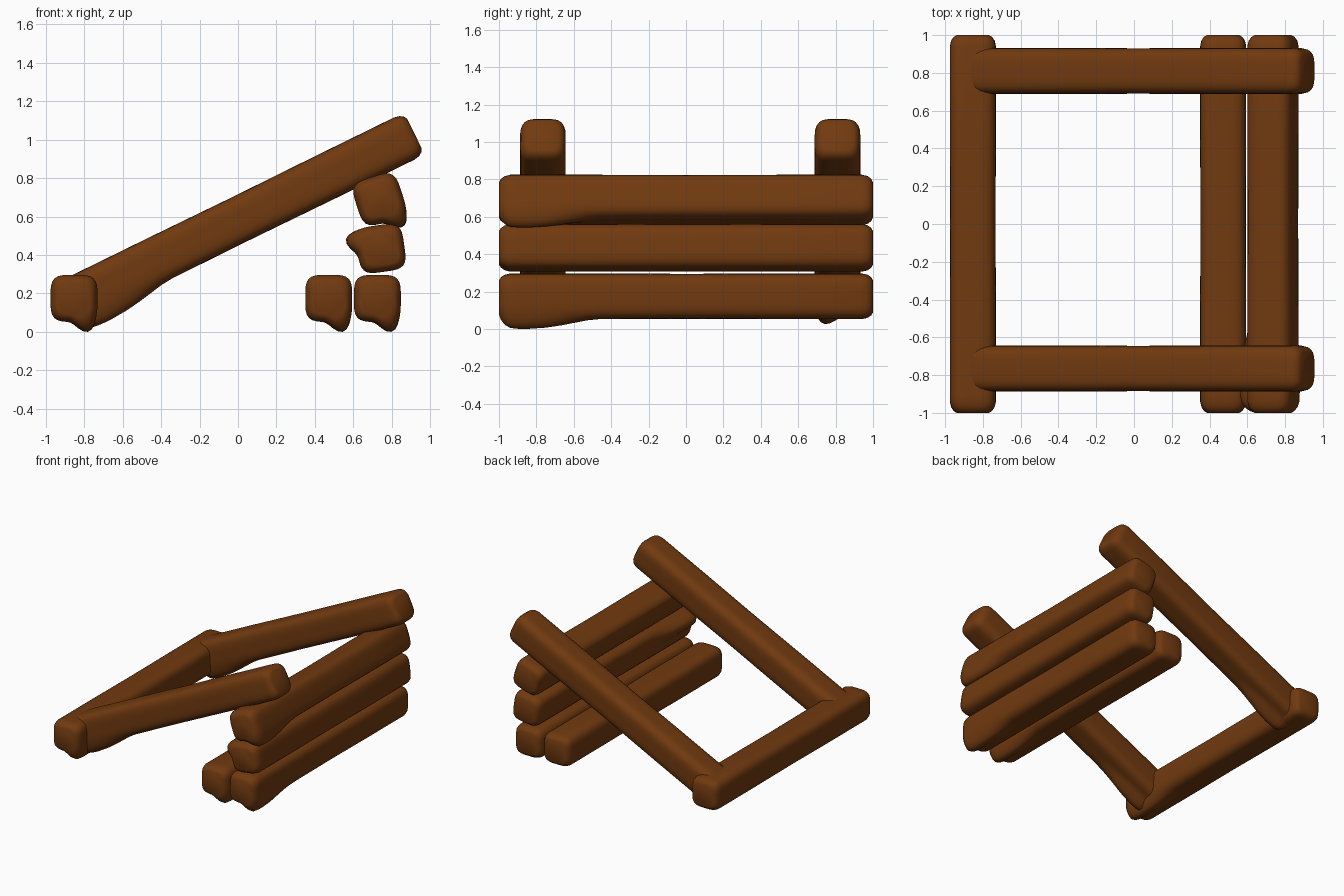
import bpy, bmesh
from math import sin, cos, pi, radians, exp

cube = bpy.data.objects.get("Cube")
if cube:
    bpy.data.objects.remove(cube, do_unlink=True)

# Single wood colour
wood = bpy.data.materials.new("brown_wood")
wood.use_nodes = True
colour = (0.165, 0.042, 0.005, 1)
wood.diffuse_color = colour
bsdf = wood.node_tree.nodes["Principled BSDF"]
bsdf.inputs["Base Color"].default_value = colour
bsdf.inputs["Roughness"].default_value = 0.9

HALF = 0.122   # half thickness of a log
SIDES = 48

# Stations along a log: position, thickness scale, knot strength
STATIONS = [(-1, .7, .35), (-.99, .83, .55), (-.97, .94, .75), (-.94, 1, .9),
            (-.9, 1, .98), (-.85, 1, 1), (-.75, 1, .87), (-.67, 1, .65),
            (-.6, 1, .4), (-.53, 1, .14), (-.46, 1, 0), (0, .985, 0),
            (.5, 1, 0), (.94, 1, 0), (.97, .95, 0), (.99, .84, 0), (1, .7, 0)]


def radius(angle, roll, knot_angle, knot):
    """Rounded square with a knot swelling out on one side."""
    a = angle - roll
    square = HALF * (cos(a) ** 4 + sin(a) ** 4) ** -0.25
    d = (angle - knot_angle + pi) % (2 * pi) - pi
    return square + knot * exp(-(d / 0.34) ** 2)


def make_log(name, location, rotation=(0, 0, 0), roll=0, knot_angle=-68):
    bm = bmesh.new()
    rings = []
    for y, scale, strength in STATIONS:
        ring = []
        for i in range(SIDES):
            a = 2 * pi * i / SIDES
            r = scale * radius(a, radians(roll), radians(knot_angle), 0.058 * strength)
            ring.append(bm.verts.new((r * cos(a), y, r * sin(a))))
        rings.append(ring)
    for low, high in zip(rings, rings[1:]):
        for i in range(SIDES):
            j = (i + 1) % SIDES
            bm.faces.new((low[i], low[j], high[j], high[i]))
    bm.faces.new(rings[0])
    bm.faces.new(rings[-1])
    bmesh.ops.recalc_face_normals(bm, faces=bm.faces)
    mesh = bpy.data.meshes.new(name)
    bm.to_mesh(mesh)
    bm.free()
    mesh.materials.append(wood)
    log = bpy.data.objects.new(name, mesh)
    bpy.context.collection.objects.link(log)
    log.location = location
    log.rotation_euler = [radians(v) for v in rotation]
    bpy.ops.object.select_all(action="DESELECT")
    log.select_set(True)
    bpy.context.view_layer.objects.active = log
    bpy.ops.object.shade_smooth_by_angle(angle=radians(50))
    return log


# Logs lying on the ground
for name, x in (("foot_log", -0.853), ("inner_ground_log", 0.472), ("wall_bottom_log", 0.725)):
    make_log(name, (x, 0, 0.175))

# Upper logs of the stacked wall, each rolled differently
make_log("wall_middle_log", (0.744, 0, 0.434), roll=8, knot_angle=167)
make_log("wall_top_log", (0.735, 0, 0.69), roll=18, knot_angle=-50)

# Slanted beams resting on the wall
for name, y in (("front_beam", -0.765), ("back_beam", 0.81)):
    make_log(name, (0.02, y, 0.592), rotation=(26.1, 0, -90))
